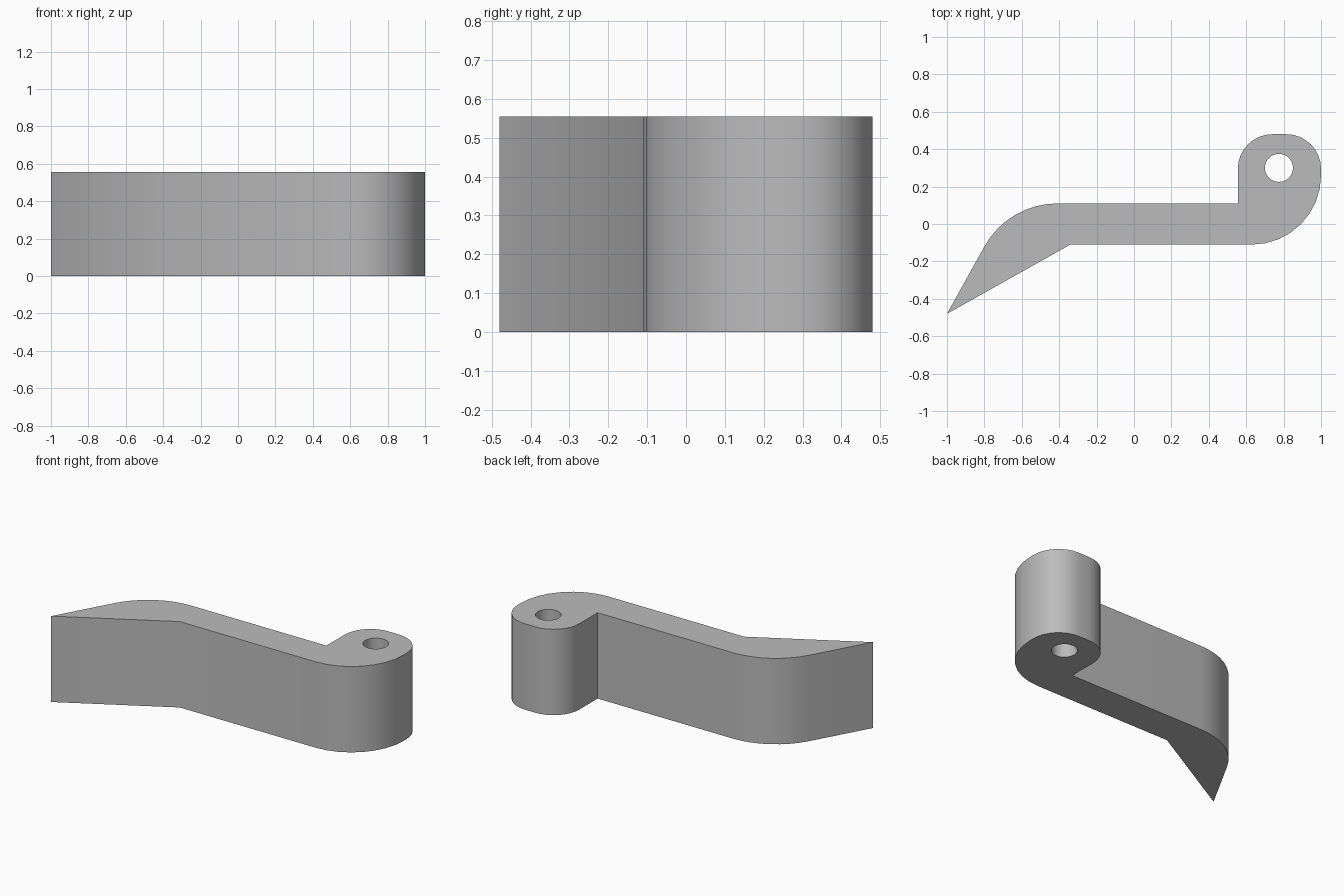
import bpy
import bmesh
from math import cos, sin, radians

cube = bpy.data.objects.get("Cube")
if cube:
    bpy.data.objects.remove(cube, do_unlink=True)

HEIGHT = 0.555


def arc(cx, cy, r, start, end, steps=8):
    """Points along a circular arc, angles in degrees."""
    angles = [radians(start + (end - start) * i / steps) for i in range(steps + 1)]
    return [(cx + r * cos(a), cy + r * sin(a)) for a in angles]


def add_loop(curve, points):
    spline = curve.splines.new("POLY")
    spline.points.add(len(points) - 1)
    for p, (x, y) in zip(spline.points, points):
        p.co = (x, y, 0, 1)
    spline.use_cyclic_u = True


# Lever outline: pointed tip, straight arm, rounded pivot boss, bent shoulder
outline = [(-1, -0.48), (-0.34, -0.11)]
outline += arc(0.63, 0.26, 0.37, -90, 0)
outline += arc(0.815, 0.295, 0.185, 0, 90)
outline += arc(0.74, 0.295, 0.185, 90, 180)
outline += [(0.555, 0.11)]
outline += arc(-0.41, -0.335, 0.445, 90, 151)

profile = bpy.data.curves.new("lever_profile", "CURVE")
profile.dimensions = "2D"
profile.fill_mode = "BOTH"
profile.extrude = HEIGHT / 2
add_loop(profile, outline)
# Pivot pin hole
add_loop(profile, arc(0.775, 0.3, 0.075, 0, 360, 32)[:-1])

# Turn the profile into a solid mesh standing on the ground
helper = bpy.data.objects.new("profile_helper", profile)
bpy.context.collection.objects.link(helper)
depsgraph = bpy.context.evaluated_depsgraph_get()
mesh = bpy.data.meshes.new_from_object(helper.evaluated_get(depsgraph))
bpy.data.objects.remove(helper, do_unlink=True)

bm = bmesh.new()
bm.from_mesh(mesh)
bmesh.ops.remove_doubles(bm, verts=bm.verts, dist=0.0005)
bmesh.ops.translate(bm, verts=bm.verts, vec=(0, 0, HEIGHT / 2))
bmesh.ops.recalc_face_normals(bm, faces=bm.faces)
bm.to_mesh(mesh)
bm.free()

lever = bpy.data.objects.new("lever_arm", mesh)
bpy.context.collection.objects.link(lever)

# Plain grey finish
grey = bpy.data.materials.new("plain_grey")
grey.use_nodes = True
colour = (0.5, 0.5, 0.5, 1)
grey.diffuse_color = colour
grey.node_tree.nodes["Principled BSDF"].inputs["Base Color"].default_value = colour
mesh.materials.clear()
mesh.materials.append(grey)

bpy.ops.object.select_all(action="DESELECT")
lever.select_set(True)
bpy.context.view_layer.objects.active = lever
bpy.ops.object.shade_smooth_by_angle(angle=radians(30))
